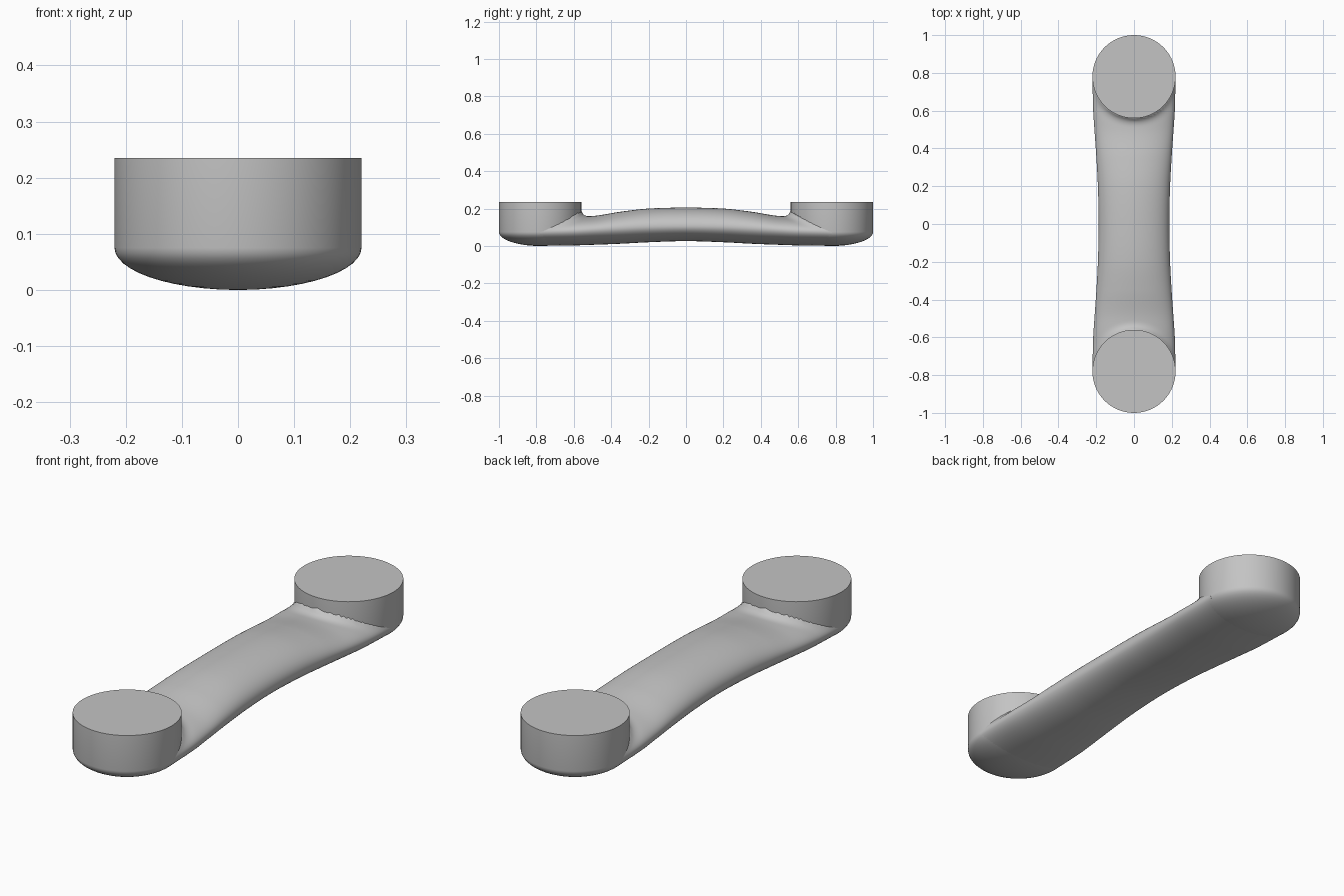
import bpy, bmesh
from math import sin, cos, pi, hypot, sqrt

if "Cube" in bpy.data.objects:
    bpy.data.objects.remove(bpy.data.objects["Cube"])

R, PAD_Y, PAD_TOP, MID = 0.22, 0.78, 0.235, 0.075

grey = bpy.data.materials.new("satin grey")
grey.use_nodes = True
colour = (0.55, 0.55, 0.55, 1)
grey.diffuse_color = colour
grey.node_tree.nodes["Principled BSDF"].inputs["Base Color"].default_value = colour


def finish(bm, name, angle):
    bmesh.ops.recalc_face_normals(bm, faces=bm.faces)
    mesh = bpy.data.meshes.new(name)
    bm.to_mesh(mesh)
    bm.free()
    obj = bpy.data.objects.new(name, mesh)
    bpy.context.collection.objects.link(obj)
    mesh.materials.append(grey)
    bpy.ops.object.select_all(action='DESELECT')
    obj.select_set(True)
    bpy.context.view_layer.objects.active = obj
    bpy.ops.object.shade_smooth_by_angle(angle=angle)
    return obj


def loft(bm, rings):
    """Bridge closed rings of points and cap both ends."""
    rows = [[bm.verts.new(p) for p in ring] for ring in rings]
    n = len(rows[0])
    for a, b in zip(rows, rows[1:]):
        for i in range(n):
            j = (i + 1) % n
            bm.faces.new((a[i], a[j], b[j], b[i]))
    bm.faces.new(rows[0])
    bm.faces.new(rows[-1])


# Round mounting pads: straight wall, bowl-shaped underside
def pad(name, y):
    profile = [(R, PAD_TOP)]
    for k in range(13):
        t = k / 12 * pi / 2 * 0.98
        profile.append((R * cos(t), MID - MID * sin(t)))
    bm = bmesh.new()
    loft(bm, [[(r * cos(a), y + r * sin(a), z)
               for a in (2 * pi * i / 96 for i in range(96))] for r, z in profile])
    finish(bm, name, 0.7)


pad("front_pad", -PAD_Y)
pad("back_pad", PAD_Y)

# Grip stations: distance from centre, half width, bottom, widest height, top
stations = [
    (0.00, 0.187, 0.026, 0.105, 0.205),
    (0.20, 0.191, 0.020, 0.102, 0.200),
    (0.35, 0.199, 0.012, 0.095, 0.183),
    (0.48, 0.208, 0.007, 0.087, 0.162),
    (0.60, 0.216, 0.003, 0.080, 0.154),
    (0.78, 0.220, 0.001, 0.075, 0.125),
]


def sample(y):
    """Smooth interpolation between stations, mirrored about the centre."""
    d = min(abs(y), PAD_Y)
    i = max(k for k in range(len(stations) - 1) if stations[k][0] <= d)
    a, b = stations[i], stations[i + 1]
    before = stations[i - 1] if i else (-stations[1][0],) + stations[1][1:]
    after = stations[min(i + 2, len(stations) - 1)]
    h = b[0] - a[0]
    t = (d - a[0]) / h
    out = []
    for c in range(1, 5):
        ma = (b[c] - before[c]) / (b[0] - before[0]) * h
        mb = (after[c] - a[c]) / (after[0] - a[0]) * h
        out.append((2*t**3 - 3*t*t + 1) * a[c] + (t**3 - 2*t*t + t) * ma
                   + (3*t*t - 2*t**3) * b[c] + (t**3 - t*t) * mb)
    return out


# Grip: oval sections with a small fillet rising into each pad
def section(y):
    w, low, mid, high = sample(y)
    ring = []
    for i in range(72):
        a = 2 * pi * i / 72
        x, s = w * cos(a), sin(a)
        z = mid + s * ((high - mid) if s > 0 else (mid - low))
        if s > 0:
            f = 0.045
            d = max(0, hypot(x, PAD_Y - abs(y)) - R)
            if d < f:
                z += s * 0.7 * (f - sqrt(f * f - (f - d) ** 2))
        ring.append((x, y, z))
    return ring


bm = bmesh.new()
steps = 156
loft(bm, [section(PAD_Y * (2 * k / steps - 1)) for k in range(steps + 1)])
finish(bm, "grip", 0.9)
